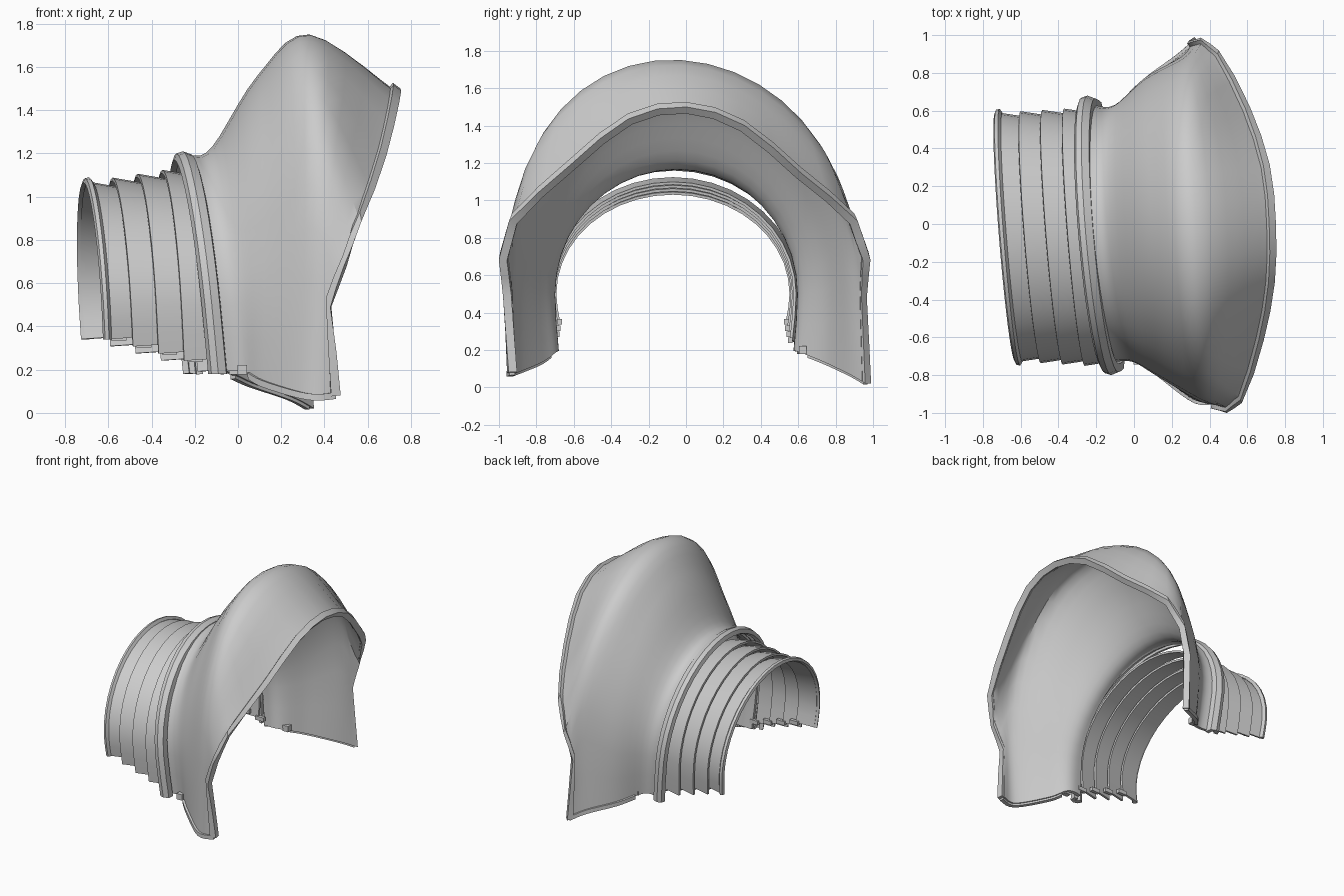
import bpy, bmesh
from math import sin, cos, pi, radians
from mathutils import Vector

cube = bpy.data.objects.get("Cube")
if cube:
    bpy.data.objects.remove(cube)

metal = bpy.data.materials.new("light grey metal")
metal.use_nodes = True
GREY = (0.6, 0.6, 0.6, 1)
metal.diffuse_color = GREY
metal.node_tree.nodes["Principled BSDF"].inputs["Base Color"].default_value = GREY

COLS = 25   # points across every arch: two leg points, half ellipse, two leg points


def arch(x, half, top, bottom, spring=0.5, cy=-0.06, yaw=0.0, pitch=0.0,
         power=1.0, lean=0.0, tuck=0.02):
    """Arch across y on two slightly tucked-in legs, in a plane turned by yaw and pitch."""
    mid = (bottom + spring) / 2
    flat = [(tuck - half, bottom), (tuck / 3 - half, mid)]
    for i in range(COLS - 4):
        a = pi * i / (COLS - 5)
        rise = max(sin(a), 0) ** power
        y = -half * cos(a)
        flat.append((y, spring + (top - spring) * rise - lean * y * rise))
    flat += [(half - tuck / 3, mid), (half - tuck, bottom)]
    return [Vector((x - yaw * y + pitch * (top - z), y + cy, z)) for y, z in flat]


def catmull(a, b, c, d, t):
    return 0.5 * (2 * b + (c - a) * t + (2 * a - 5 * b + 4 * c - d) * t * t
                  + (3 * b - a - 3 * c + d) * t ** 3)


def smooth_rows(rows, steps):
    """Fill in curved rows between the given rows of points."""
    out = []
    for i in range(len(rows) - 1):
        quad = [rows[max(i - 1, 0)], rows[i], rows[i + 1], rows[min(i + 2, len(rows) - 1)]]
        for s in range(steps):
            out.append([catmull(*p, s / steps) for p in zip(*quad)])
    return out + [rows[-1]]


def loft(name, rows, thickness, offset=-1):
    """Skin a list of point rows and give the sheet a thickness."""
    bm = bmesh.new()
    grid = [[bm.verts.new(p) for p in row] for row in rows]
    for r, s in zip(grid, grid[1:]):
        for j in range(len(r) - 1):
            bm.faces.new((r[j], s[j], s[j + 1], r[j + 1]))
    mesh = bpy.data.meshes.new(name)
    bm.to_mesh(mesh)
    bm.free()
    mesh.materials.append(metal)
    obj = bpy.data.objects.new(name, mesh)
    bpy.context.collection.objects.link(obj)
    mod = obj.modifiers.new("thickness", 'SOLIDIFY')
    mod.thickness = thickness
    mod.offset = offset
    bpy.ops.object.select_all(action='DESELECT')
    obj.select_set(True)
    bpy.context.view_layer.objects.active = obj
    bpy.ops.object.modifier_apply(modifier=mod.name)
    bpy.ops.object.shade_smooth_by_angle(angle=radians(35))


def edge_band(name, edge, inner, size):
    """Square-sectioned trim along an edge, lying in line with the sheet."""
    steps = [(e - i).normalized() * size / 2 for e, i in zip(edge, inner)]
    loft(name, [[e - s for e, s in zip(edge, steps)],
                [e + s for e, s in zip(edge, steps)]], size, 0)


def block(name, loc, size):
    bpy.ops.mesh.primitive_cube_add(size=1, location=loc)
    obj = bpy.context.object
    obj.name = name
    obj.scale = size
    obj.data.materials.append(metal)


# Open rim of the shoulder shell, front foot over the top to back foot
RIM = [(.45, -.93, .08), (.42, -.955, .51), (.49, -.975, .7), (.56, -.92, .9),
       (.66, -.6, 1.2), (.715, -.3, 1.435), (.72, 0, 1.495), (.69, .3, 1.4),
       (.59, .6, 1.15), (.44, .89, .9), (.36, .96, .7), (.3, .945, .5), (.32, .96, .03)]
keys = [Vector(p) for p in RIM]
rim = [row[0] for row in smooth_rows([[p] for p in keys], 2)]
for i in (1, 3, 5, -2, -4, -6):     # straight runs between the lower corners
    rim[i] = (rim[i - 1] + rim[i + 1]) / 2

# Shoulder shell: neck, flare, ridge, rim
shell_rows = smooth_rows([
    arch(-.22, .68, 1.19, .19, cy=-.05, yaw=.08, pitch=.09),
    arch(-.12, .68, 1.23, .19, cy=-.05, yaw=.07, pitch=.09),
    arch(.09, .79, 1.56, .135, .53, cy=-.015, yaw=.04, lean=.04),
    arch(.33, .91, 1.75, .075, .62, cy=-.025, yaw=.05, pitch=-.03, power=.86, lean=.06, tuck=0),
    rim], 5)
loft("shoulder_shell", shell_rows, .025)
edge_band("shell_rim", rim, shell_rows[-2], .045)

# Trim along the two lower edges of the shell
for name, edge, inner in (("front_lower_edge", 0, 1), ("back_lower_edge", -1, -2)):
    edge_band(name, [r[edge] for r in shell_rows[7:]], [r[inner] for r in shell_rows[7:]], .03)

# Raised collar between the shell and the sleeve
tilt = dict(cy=-.06, yaw=.085, pitch=.1)
loft("collar", [arch(-.295, .7, 1.17, .18, **tilt), arch(-.285, .73, 1.2, .18, **tilt),
                arch(-.255, .74, 1.21, .18, **tilt), arch(-.215, .725, 1.195, .18, **tilt),
                arch(-.205, .68, 1.17, .18, **tilt)], .03)

# Sleeve of four overlapping bands, each with a clip at both feet
tilt = dict(cy=-.07, yaw=.08, pitch=.055)
for i in range(4):
    x, half, top, foot = -.695 + .115 * i, .66 + .007 * i, 1.07 + .018 * i, .34 - .033 * i
    rows = [arch(x, half, top, foot, **tilt),
            arch(x + .145, half - .022, top - .025, foot + .01, **tilt)]
    loft("sleeve_band_%d" % (i + 1), rows, .015)
    for name, p, side in (("front", rows[1][0], 1), ("back", rows[1][-1], -1)):
        block("%s_clip_%d" % (name, i + 1), p + Vector((.01, .012 * side, 0)),
              (.07, .025, .03))

# Lip around the open end of the sleeve
loft("sleeve_lip", [arch(-.715, .655, 1.065, .34, **tilt), arch(-.708, .675, 1.085, .34, **tilt),
                    arch(-.69, .68, 1.09, .34, **tilt), arch(-.675, .66, 1.07, .34, **tilt)], .02)

# Hinge lugs where the shell meets the collar
for name, y, x in (("front_lug", -.725, .02), ("back_lug", .625, -.02)):
    block(name, (x, y, .2), (.045, .04, .045))
